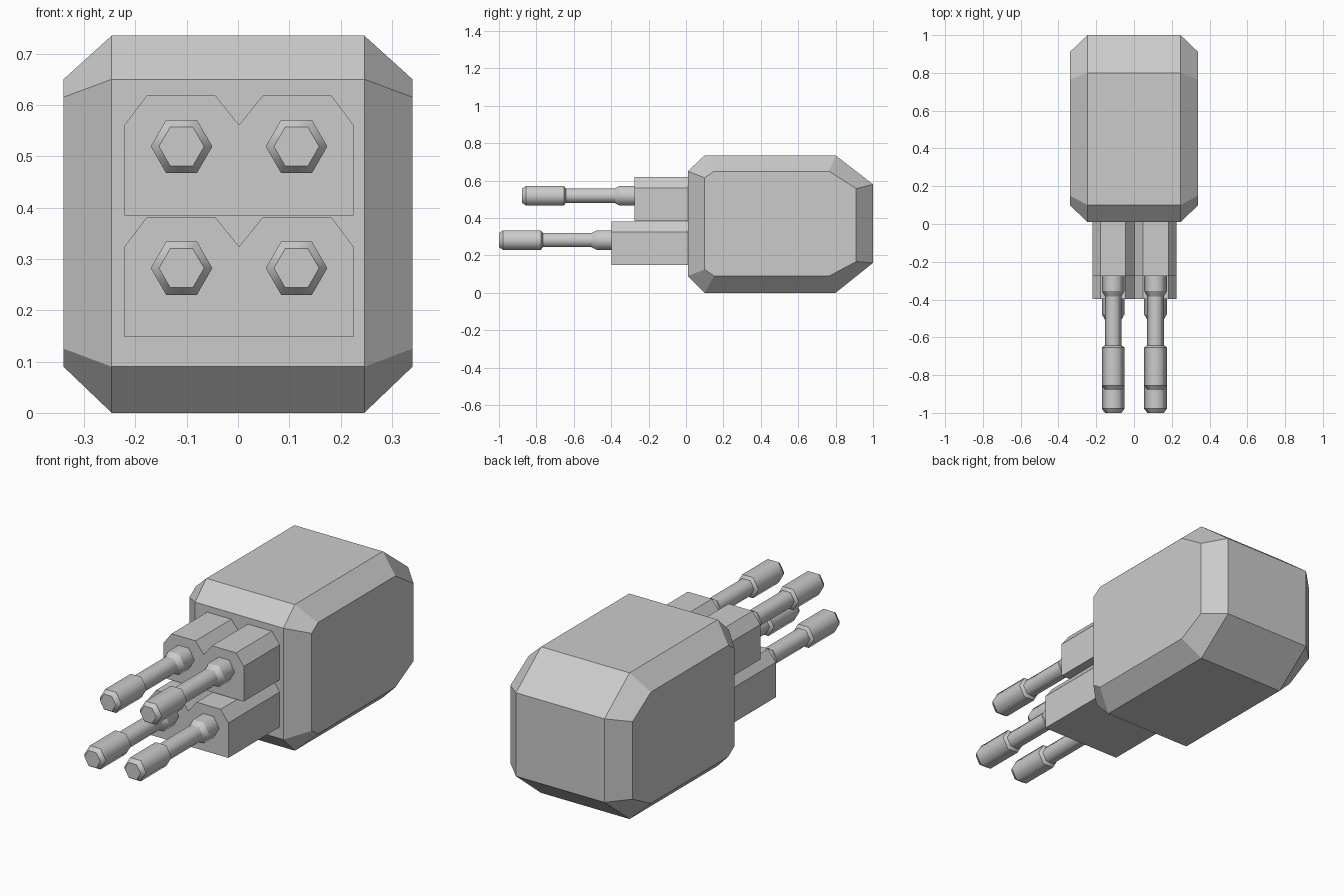
import bpy
import bmesh
import math

cube = bpy.data.objects.get("Cube")
if cube:
    bpy.data.objects.remove(cube, do_unlink=True)

# Single grey plastic colour
GREY = (0.6, 0.6, 0.6, 1)
mat = bpy.data.materials.new("grey plastic")
mat.use_nodes = True
mat.diffuse_color = GREY
mat.node_tree.nodes["Principled BSDF"].inputs["Base Color"].default_value = GREY


def loft(name, rings, smooth=False):
    """Skin a list of equal-length rings and cap both ends."""
    bm = bmesh.new()
    loops = [[bm.verts.new(p) for p in ring] for ring in rings]
    n = len(loops[0])
    for a, b in zip(loops, loops[1:]):
        for i in range(n):
            j = (i + 1) % n
            face = bm.faces.new((a[i], a[j], b[j], b[i]))
            face.smooth = smooth
    bm.faces.new(loops[0])
    bm.faces.new(loops[-1])
    # Keep the rings crisp while the long edges stay soft
    for ring in loops:
        for i in range(n):
            bm.edges.get((ring[i], ring[(i + 1) % n])).smooth = not smooth
    bmesh.ops.recalc_face_normals(bm, faces=bm.faces)
    mesh = bpy.data.meshes.new(name)
    bm.to_mesh(mesh)
    bm.free()
    mesh.materials.append(mat)
    obj = bpy.data.objects.new(name, mesh)
    bpy.context.collection.objects.link(obj)
    return obj


# Housing: chamfered side outline, inset again at the left and right faces
outer = [(0.01, 0.09), (0.1, 0), (0.8, 0), (1, 0.16),
         (1, 0.58), (0.8, 0.735), (0.1, 0.735), (0.01, 0.65)]
inner = [(0.1, 0.125), (0.15, 0.09), (0.765, 0.09), (0.91, 0.167),
         (0.91, 0.557), (0.765, 0.65), (0.15, 0.65), (0.1, 0.615)]
sections = [(-0.34, inner), (-0.246, outer), (0.246, outer), (0.34, inner)]
loft("housing", [[(x, y, z) for y, z in prof] for x, prof in sections])

# Socket block outline: two chamfered humps with a notch between them
block = [(-0.221, 0), (0.225, 0), (0.225, 0.176), (0.182, 0.233), (0.048, 0.233),
         (0.002, 0.176), (-0.044, 0.233), (-0.178, 0.233), (-0.221, 0.176)]

# Plug profile: distance in front of the block and hexagon radius
plug = [(-0.02, 0.06), (0.08, 0.06), (0.108, 0.044), (0.367, 0.044), (0.378, 0.06),
        (0.58, 0.06), (0.602, 0.044)]


def hexagon(cx, y, cz, r):
    return [(cx + r * math.cos(k * math.pi / 3), y, cz + r * math.sin(k * math.pi / 3))
            for k in range(6)]


# Two rows: name, block base height, front of the block
for row, base, front in (("upper", 0.385, -0.275), ("lower", 0.148, -0.398)):
    loft(row + "_socket_block",
         [[(x, y, base + z) for x, z in block] for y in (front, 0.02)])
    for side, cx in (("right", -0.11), ("left", 0.114)):
        loft(f"{row}_{side}_plug",
             [hexagon(cx, front - d, base + 0.134, r) for d, r in plug], smooth=True)
